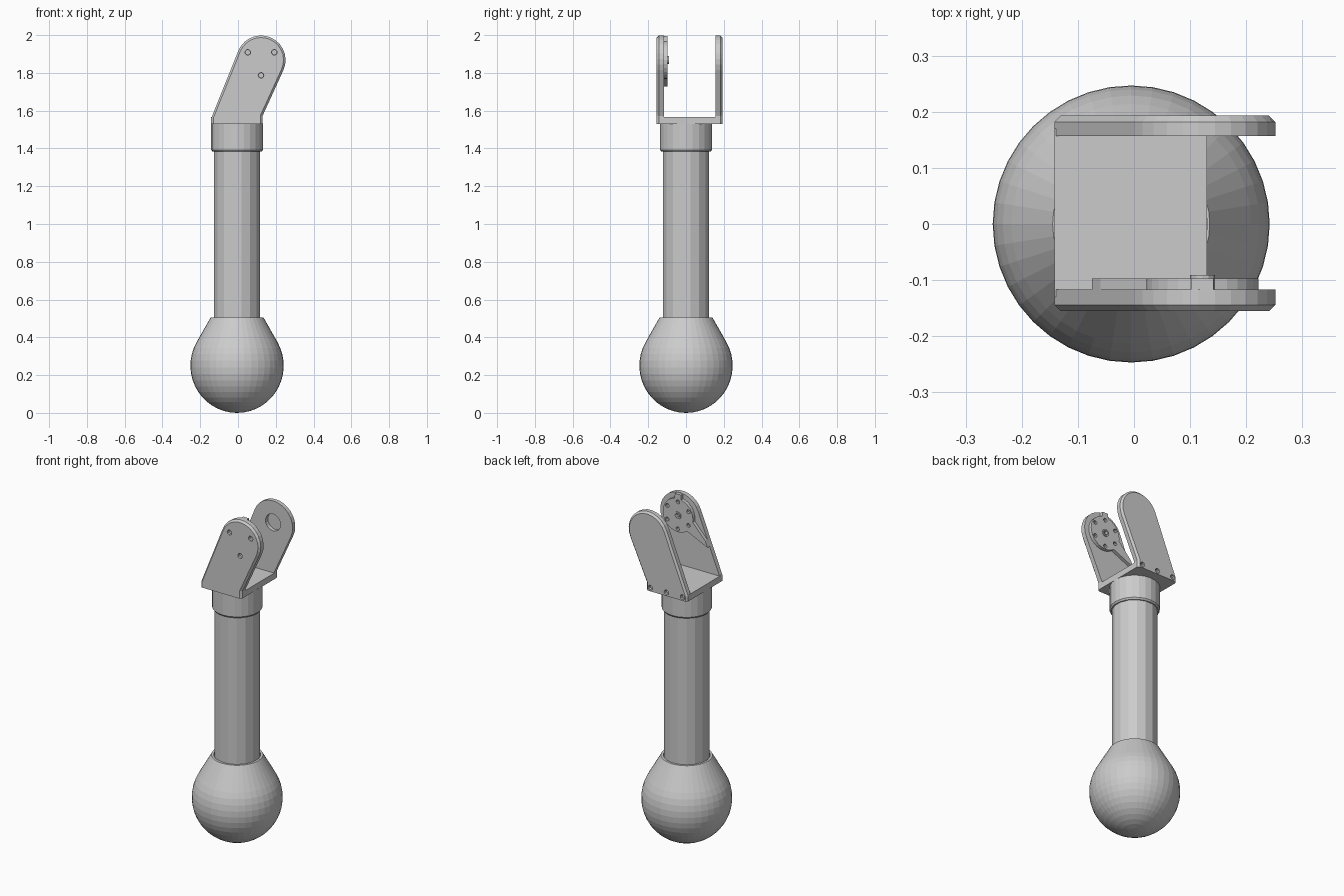
import bpy, bmesh
from math import sin, cos, radians, pi
from mathutils import Matrix

if "Cube" in bpy.data.objects:
    bpy.data.objects.remove(bpy.data.objects["Cube"])

CX = -0.005            # axis of the shaft
HX, HZ = 0.122, 1.868  # pivot centre of the fork


def finish(name, bm):
    bmesh.ops.recalc_face_normals(bm, faces=bm.faces)
    me = bpy.data.meshes.new(name)
    bm.to_mesh(me)
    bm.free()
    ob = bpy.data.objects.new(name, me)
    bpy.context.collection.objects.link(ob)
    return ob


def lathe(name, profile, n, phase=0.0):
    """Closed solid of revolution about the shaft axis; r = 0 makes a pole."""
    bm = bmesh.new()
    rings = []
    for r, z in profile:
        k = 1 if r == 0 else n
        rings.append([bm.verts.new((CX + r * cos(2 * pi * i / n + phase),
                                    r * sin(2 * pi * i / n + phase), z)) for i in range(k)])
    for a, b in zip(rings, rings[1:]):
        for i in range(n):
            j = (i + 1) % n
            if len(a) == 1:
                bm.faces.new((a[0], b[i], b[j]))
            else:
                bm.faces.new((a[i], a[j], b[j], b[i]))
    for ring in (rings[0], rings[-1]):
        if len(ring) > 1:
            bm.faces.new(ring)
    return finish(name, bm)


def loft(name, layers):
    """Solid through matching (x, z) outlines placed at given y values."""
    bm = bmesh.new()
    rings = [[bm.verts.new((x, y, z)) for x, z in pts] for y, pts in layers]
    for a, b in zip(rings, rings[1:]):
        for i in range(len(a)):
            j = (i + 1) % len(a)
            bm.faces.new((a[i], a[j], b[j], b[i]))
    bm.faces.new(rings[0])
    bm.faces.new(rings[-1])
    return finish(name, bm)


def circle(x, z, r, n):
    return [(x + r * cos(2 * pi * i / n), z + r * sin(2 * pi * i / n)) for i in range(n)]


def boolean(ob, other, op):
    m = ob.modifiers.new("bool", 'BOOLEAN')
    m.operation, m.solver, m.object = op, 'EXACT', other
    bpy.context.view_layer.objects.active = ob
    bpy.ops.object.modifier_apply(modifier=m.name)
    bpy.data.objects.remove(other)


def drill(ob, x, z, r, y0, y1, n=10):
    boolean(ob, loft("cutter", [(y0, circle(x, z, r, n)), (y1, circle(x, z, r, n))]), 'DIFFERENCE')


# Ball end: sphere flowing into a short cone
R = 0.25
ball = [(0, 0)] + [(0.247 * sin(radians(a)), R - R * cos(radians(a))) for a in range(8, 121, 8)]
lathe("ball_end", ball + [(0.14, 0.505), (0.127, 0.505), (0.127, 0.49)], 40)

# Shaft and collar
lathe("shaft", [(0.124, 0.45), (0.124, 1.40)], 16, pi / 16)
lathe("collar", [(0.130, 1.383), (0.137, 1.392), (0.137, 1.532)], 24)


# Fork: base plate and two leaning side plates with chamfered outer edges
def plate_outline(d):
    arc = [(HX + (0.13 - d) * cos(radians(a)), HZ + (0.13 - d) * sin(radians(a)))
           for a in range(-24, 159, 13)]
    return [(-0.142 + d, 1.53), (0.13 - d, 1.53), (0.13 - d, 1.572 + d / 3)] + arc + [(-0.142 + d, 1.56)]


def side_plate(name, inner, outer):
    mid = outer + (0.011 if outer < inner else -0.011)
    return loft(name, [(inner, plate_outline(0)), (mid, plate_outline(0)), (outer, plate_outline(0.011))])


rect = [(-0.142, 1.53), (0.13, 1.53), (0.13, 1.567), (-0.142, 1.567)]
loft("fork_base", [(-0.13, rect), (0.17, rect)])
front = side_plate("front_side_plate", -0.117, -0.155)
back = side_plate("back_side_plate", 0.157, 0.193)

# Pivot socket in the back plate, and screw holes along its foot
drill(back, HX, HZ, 0.05, 0.14, 0.180, 20)
for x in (-0.112, -0.005, 0.101):
    drill(back, x, 1.551, 0.015, 0.172, 0.25)

# Raised pivot disc with arm and top tab on the inside of the front plate
Y0, Y1 = -0.122, -0.097
disc = loft("pivot_disc", [(y, circle(HX, HZ, 0.1, 28)) for y in (Y0, Y1)])
arm = [(0.065, 1.79), (-0.075, 1.727), (-0.06, 1.763), (0.03, 1.86), (0.11, 1.86)]
tab = [(HX - 0.023, 1.93), (HX + 0.023, 1.93), (HX + 0.02, 1.995), (HX - 0.02, 1.995)]
for shape in (arm, tab):
    boolean(disc, loft("piece", [(Y0, shape), (Y1, shape)]), 'UNION')
hub = circle(HX, HZ, 0.022, 12)
boolean(disc, loft("hub", [(-0.115, hub), (-0.091, hub)]), 'UNION')
drill(disc, HX, HZ, 0.015, -0.112, -0.05, 6)

# Screw holes: every other one runs right through the front plate
for i in range(6):
    a = radians(30 + 60 * i)
    x, z = HX + 0.081 * cos(a), HZ + 0.081 * sin(a)
    drill(disc, x, z, 0.012, -0.2, -0.05)
    if i % 2 == 0:
        drill(front, x, z, 0.015, -0.2, -0.05)
